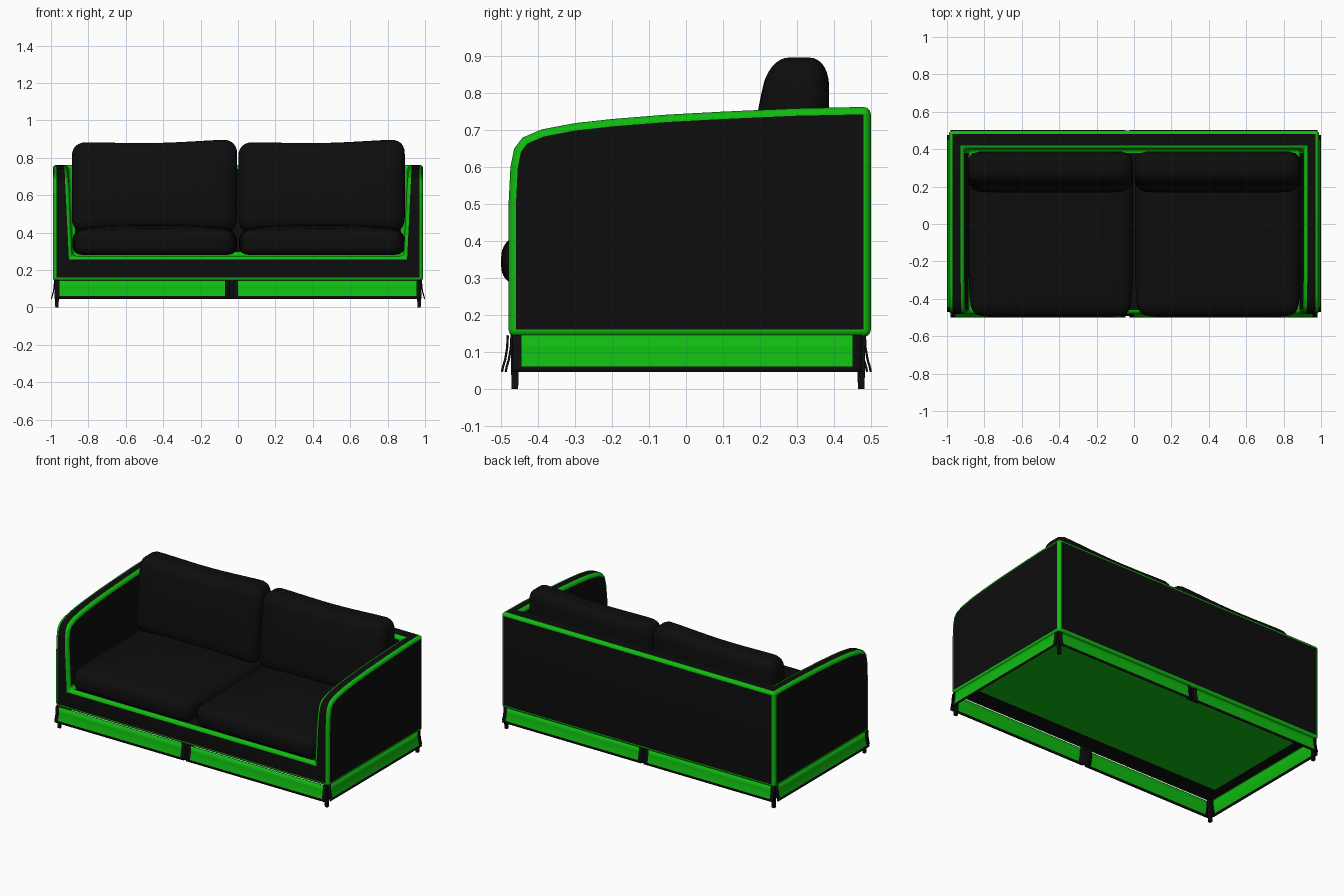
import bpy, bmesh, math
from mathutils import Vector

if "Cube" in bpy.data.objects:
    bpy.data.objects.remove(bpy.data.objects["Cube"])


def material(name, col):
    m = bpy.data.materials.new(name)
    m.diffuse_color = (*col, 1)
    m.use_nodes = True
    m.node_tree.nodes["Principled BSDF"].inputs["Base Color"].default_value = m.diffuse_color
    return m


BLACK = material("black_fabric", (0.004, 0.004, 0.004))
GREEN = material("green_fabric", (0.005, 0.5, 0.005))


def make(name, bm, mats=(BLACK, GREEN), smooth=40):
    bmesh.ops.recalc_face_normals(bm, faces=bm.faces)
    me = bpy.data.meshes.new(name)
    bm.to_mesh(me)
    bm.free()
    ob = bpy.data.objects.new(name, me)
    bpy.context.collection.objects.link(ob)
    for m in mats:
        me.materials.append(m)
    if smooth:
        bpy.ops.object.select_all(action='DESELECT')
        bpy.context.view_layer.objects.active = ob
        ob.select_set(True)
        bpy.ops.object.shade_smooth_by_angle(angle=math.radians(smooth))
    return ob


def box(lo, hi, taper=1.0):
    """Box between two corners; taper scales the bottom in plan."""
    bm = bmesh.new()
    lo, hi = Vector(lo), Vector(hi)
    c, s = (lo + hi) / 2, hi - lo
    for v in bmesh.ops.create_cube(bm, size=1)['verts']:
        k = taper if v.co.z < 0 else 1
        v.co = Vector((v.co.x * s.x * k, v.co.y * s.y * k, v.co.z * s.z)) + c
    return bm


# Body: side profile extruded across the full width, seat well cut out
profile = [(-.48, .14), (-.48, .5), (-.475, .60), (-.465, .65), (-.442, .68),
           (-.39, .702), (-.3, .719), (-.2, .73), (-.05, .742), (.1, .75),
           (.3, .759), (.5, .763), (.5, .14)]
bm = bmesh.new()
face = bm.faces.new([bm.verts.new((-.99, y, z)) for y, z in profile])
ext = bmesh.ops.extrude_face_region(bm, geom=[face])['geom']
bmesh.ops.translate(bm, vec=(1.98, 0, 0), verts=[g for g in ext if isinstance(g, bmesh.types.BMVert)])
# extruding a lone face drops its original cap, so close the open end
if any(e.is_boundary for e in bm.edges):
    bmesh.ops.holes_fill(bm, edges=[e for e in bm.edges if e.is_boundary], sides=0)
body = make("sofa_body", bm, smooth=0)

bm = box((-.92, -.8, .275), (.92, .40, 1))
for v in bm.verts:
    if v.co.z < .5:
        v.co.x *= .885 / .92
well = make("seat_well_cutter", bm, smooth=0)
well.hide_render = True
well.hide_viewport = True
cut = body.modifiers.new("well", 'BOOLEAN')
cut.object = well
cut.operation = 'DIFFERENCE'
cut.solver = 'EXACT'
bev = body.modifiers.new("soft_edges", 'BEVEL')
bev.width = .02
bev.segments = 3
bev.limit_method = 'ANGLE'
bev.angle_limit = math.radians(40)
bev.material = 1
for p in body.data.polygons:
    p.use_smooth = True
body.modifiers.new("shading", 'WEIGHTED_NORMAL')


def cushion(name, lo, hi, r, shape):
    """Rounded box on a dense grid, then bent by a shape function."""
    lo, hi = Vector(lo), Vector(hi)
    c, h = (lo + hi) / 2, (hi - lo) / 2
    bm = bmesh.new()
    bmesh.ops.create_cube(bm, size=2)
    bmesh.ops.subdivide_edges(bm, edges=bm.edges[:], cuts=17, use_grid_fill=True)
    for v in bm.verts:
        u = Vector([math.sin(t * math.pi / 2) for t in v.co])
        p = Vector([u[i] * h[i] for i in range(3)])
        q = Vector([max(-(h[i] - r), min(h[i] - r, p[i])) for i in range(3)])
        p = q + (p - q).normalized() * r
        n = Vector([max(-1.0, min(1.0, p[i] / h[i])) for i in range(3)])
        v.co = c + p + shape(n)
    return make(name, bm, (BLACK,), 80)


def seat_shape(n):
    # crowned top, slightly drawn-in front corners
    crown = (1 - n.x ** 4) * (1 - n.y ** 4)
    pinch = .02 * abs(n.x) ** 6 * max(0.0, -n.y) ** 4
    return Vector((-math.copysign(pinch, n.x), pinch, .035 * crown * max(0.0, n.z)))


def back_shape(n):
    # front leans back toward the top, top edge sags a little
    t = max(0.0, (n.z + 1) / 2)
    lean = (.055 * t ** 1.5) * (1 - n.y) / 2
    bulge = -.012 * (1 - n.x ** 4) * (1 - n.z ** 2) * max(0.0, -n.y)
    wave = t * (.008 * n.x - .006 * math.cos(n.x * 3))
    return Vector((0, lean + bulge, wave))


for side, x0, x1 in (("left", -.885, -.005), ("right", .005, .892)):
    cushion(side + "_seat_cushion", (x0, -.5, .28), (x1, .36, .408), .05, seat_shape)
    cushion(side + "_back_cushion", (x0 - .003, .17, .40), (x1, .387, .885), .07, back_shape)


# Skirt: thin panels flaring outward, black hem and green field
def skirt(name, a, b, out, border=.025, flat=False):
    a, b, out = Vector(a).to_3d(), Vector(b).to_3d(), Vector(out).to_3d()
    d = (b - a).normalized()
    cols = [a, a + d * border, (a + b) / 2, b - d * border, b]
    rows = [(0, .145), (.002, .11), (.007, .08), (.013, .06), (.016, .046)]
    bm = bmesh.new()
    g = [[bm.verts.new(c + out * o + Vector((0, 0, z))) for c in cols] for o, z in rows]
    for i in range(4):
        for j in range(4):
            f = bm.faces.new((g[i][j], g[i][j + 1], g[i + 1][j + 1], g[i + 1][j]))
            f.material_index = 0 if flat or i == 3 or j in (0, 3) else 1
    ob = make(name, bm)
    s = ob.modifiers.new("thickness", 'SOLIDIFY')
    s.thickness = .006
    s.offset = 0
    return ob


for name, y, o in (("front", -.482, -1), ("back", .484, 1)):
    skirt(name + "_left_skirt", (-.98, y), (-.045, y), (0, o))
    skirt(name + "_right_skirt", (-.025, y), (.98, y), (0, o))
    skirt(name + "_skirt_pleat", (-.075, y - o * .01), (.01, y - o * .01), (0, o), flat=True)
for name, s in (("left", -1), ("right", 1)):
    skirt(name + "_side_skirt", (s * .981, -.47), (s * .981, .475), (s, 0))

# Legs
for fb, y in (("front", -.463), ("back", .474)):
    for lr, x in (("left", -.968), ("right", .968)):
        make(f"{fb}_{lr}_leg", box((x - .012, y - .012, 0), (x + .012, y + .012, .15), taper=.75), (BLACK,))

# Underside lining
make("underside_lining", box((-.9, -.34, .136), (.9, .39, .142)), (GREEN,))
